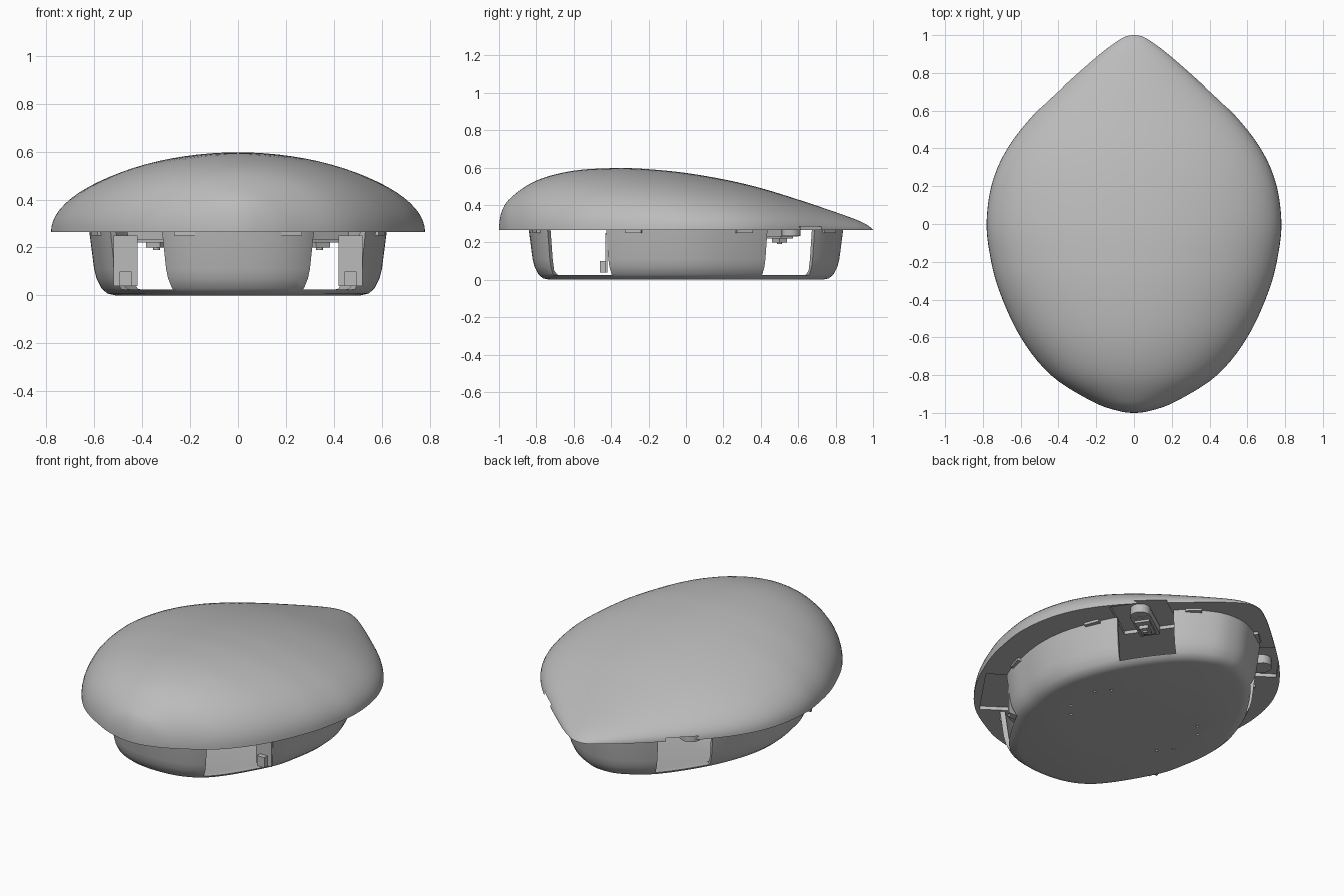
import bpy, bmesh, math
from mathutils import Vector, Matrix

old = bpy.data.objects.get("Cube")
if old:
    bpy.data.objects.remove(old, do_unlink=True)

grey = bpy.data.materials.new("plain grey")
grey.use_nodes = True
COL = (0.5, 0.5, 0.5, 1)
grey.diffuse_color = COL
grey.node_tree.nodes["Principled BSDF"].inputs["Base Color"].default_value = COL
RIM = 0.265


def finish(bm, name, smooth=None):
    bmesh.ops.remove_doubles(bm, verts=bm.verts, dist=0.0002)
    bmesh.ops.recalc_face_normals(bm, faces=bm.faces)
    me = bpy.data.meshes.new(name)
    bm.to_mesh(me)
    bm.free()
    me.materials.append(grey)
    ob = bpy.data.objects.new(name, me)
    bpy.context.collection.objects.link(ob)
    if smooth:
        shade(ob, smooth)
    return ob


def select(ob):
    bpy.ops.object.select_all(action='DESELECT')
    ob.select_set(True)
    bpy.context.view_layer.objects.active = ob


def shade(ob, angle):
    select(ob)
    bpy.ops.object.shade_smooth_by_angle(angle=math.radians(angle))


def spline(pts, steps):
    """Smooth curve through half-outline points, reflected at both ends."""
    p = [Vector(q) for q in pts]

    def flip(v):
        return Vector([-v[0], v[1]] + [-c for c in v[2:]])
    p = [flip(p[1])] + p + [flip(p[-2])]
    out = []
    for i in range(1, len(p) - 2):
        a, b, c, d = p[i - 1:i + 3]
        for s in range(steps):
            t = s / steps
            out.append(0.5 * (2 * b + (c - a) * t + (2 * a - 5 * b + 4 * c - d) * t * t
                              + (3 * b - a - 3 * c + d) * t ** 3))
    return out + [p[-2]]


def box(name, size, loc, yaw=0.0, tilt=0.0):
    bm = bmesh.new()
    m = Matrix.Translation(loc) @ Matrix.Rotation(yaw, 4, 'Z') @ Matrix.Rotation(tilt, 4, 'Y')
    bmesh.ops.create_cube(bm, size=1, matrix=m @ Matrix.Diagonal((*size, 1)))
    return finish(bm, name)


def cylinder(name, r, depth, loc, segs=24):
    bm = bmesh.new()
    bmesh.ops.create_cone(bm, cap_ends=True, segments=segs, radius1=r, radius2=r,
                          depth=depth, matrix=Matrix.Translation(loc))
    return finish(bm, name, 40)


def cut(ob, cutters):
    for c in cutters:
        mod = ob.modifiers.new("cut", 'BOOLEAN')
        mod.operation = 'DIFFERENCE'
        mod.solver = 'EXACT'
        mod.object = c
        select(ob)
        bpy.ops.object.modifier_apply(modifier=mod.name)
        bpy.data.objects.remove(c, do_unlink=True)


# Domed cover: half width, position and crown height of each cross-section
stations = spline([(0, -1, 0), (.1, -.985, .1), (.23, -.935, .175), (.44, -.8, .265),
                   (.6, -.6, .318), (.715, -.35, .332), (.765, -.15, .322),
                   (.78, .02, .303), (.75, .22, .268), (.67, .4, .225), (.53, .58, .17),
                   (.34, .76, .11), (.18, .9, .06), (.1, .96, .033), (.05, .99, .012),
                   (0, 1, 0)], 5)
bm = bmesh.new()
N = 40
rows = []
for w, y, h in stations:
    rows.append([bm.verts.new((-w * math.cos(math.pi * k / N), y,
                               RIM + h * math.sin(math.pi * k / N))) for k in range(N + 1)])
for a, b in zip(rows, rows[1:]):
    for k in range(N):
        bm.faces.new((a[k], a[k + 1], b[k + 1], b[k]))
    bm.faces.new((a[0], b[0], b[N], a[N]))
dome = finish(bm, "domed_cover")

# Base tub: rings scaled from one egg outline, outside then inside
half = spline([(0, -.84), (.3, -.755), (.53, -.43), (.6, -.2), (.62, 0), (.585, .2),
               (.48, .44), (.3, .69), (.13, .81), (0, .84)], 7)
outline = half + [Vector((-p[0], p[1])) for p in half[-2:0:-1]]
bm = bmesh.new()
rings = []
for inset, z in ((0, RIM), (.02, .11), (.03, .07), (.05, .03), (.075, .008), (.11, 0),
                 (.12, .02), (.085, .028), (.06, .05), (.047, .11), (.028, RIM)):
    sx, sy = 1 - inset / .62, 1 - inset / .84
    rings.append([bm.verts.new((p[0] * sx, p[1] * sy, z)) for p in outline])
n = len(outline)
for a, b in zip(rings, rings[1:]):
    if a is rings[5]:
        bm.faces.new(a)
        bm.faces.new(b)
        continue
    for i in range(n):
        j = (i + 1) % n
        bm.faces.new((a[i], a[j], b[j], b[i]))
for i in range(n):
    j = (i + 1) % n
    bm.faces.new((rings[0][i], rings[0][j], rings[-1][j], rings[-1][i]))
tub = finish(bm, "base_tub")

# Four corner openings, shallow pockets above them, and holes in the floor
openings, pockets, holes = [], [], []
for sx in (-1, 1):
    for x, y, width in ((.42, -.58, .38), (.39, .56, .31)):
        yaw = math.atan2(.57 * (1 if y > 0 else -1), .82 * sx)
        openings.append(box("opening_cutter", (.45, width, .4), (x * sx, y, .225), yaw))
        pockets.append(box("pocket_cutter", (.3, width, .04), (x * sx * .95, y * .95, RIM), yaw))
    for sy in (-1, 1):
        for x, y in ((.3, .17), (.36, .1)):
            holes.append(cylinder("hole_cutter", .008, .1, (x * sx, y * sy, 0), 12))
cut(tub, openings + holes)
cut(dome, pockets)
shade(dome, 40)
shade(tub, 35)

for sx, side in ((1, "left"), (-1, "right")):
    # Stepped sensor mount hanging in each back opening
    yaw = math.atan2(.57, .82 * sx)
    out = Vector((math.cos(yaw), math.sin(yaw), 0))
    c = Vector((.34 * sx, .5, 0))
    for i, (length, width, z) in enumerate(((.2, .11, .255), (.14, .08, .235), (.07, .05, .215))):
        box(f"{side}_mount_step_{i}", (length, width, .045 if i == 0 else .03),
            c + Vector((0, 0, z)), yaw)
    cylinder(f"{side}_mount_collar", .055, .05, c + out * .1 + Vector((0, 0, .26)))
    cylinder(f"{side}_mount_screw", .014, .02, c + Vector((0, 0, .2)), 16)
    # Upright circuit plate behind each front opening
    box(f"{side}_front_plate", (.1, .012, .21), (.47 * sx, -.425, .145))
    box(f"{side}_front_plate_socket", (.05, .03, .06), (.47 * sx, -.445, .07))
    # Snap clips around the tub rim
    for name, x, y, yaw in (("front_clip", .22, -.795, .25), ("back_clip", .22, .76, -.72),
                            ("side_front_clip", .585, -.28, 1.27),
                            ("side_back_clip", .55, .31, 1.95)):
        box(f"{side}_{name}", (.09, .03, .015), (x * sx, y, .258), yaw * sx)
